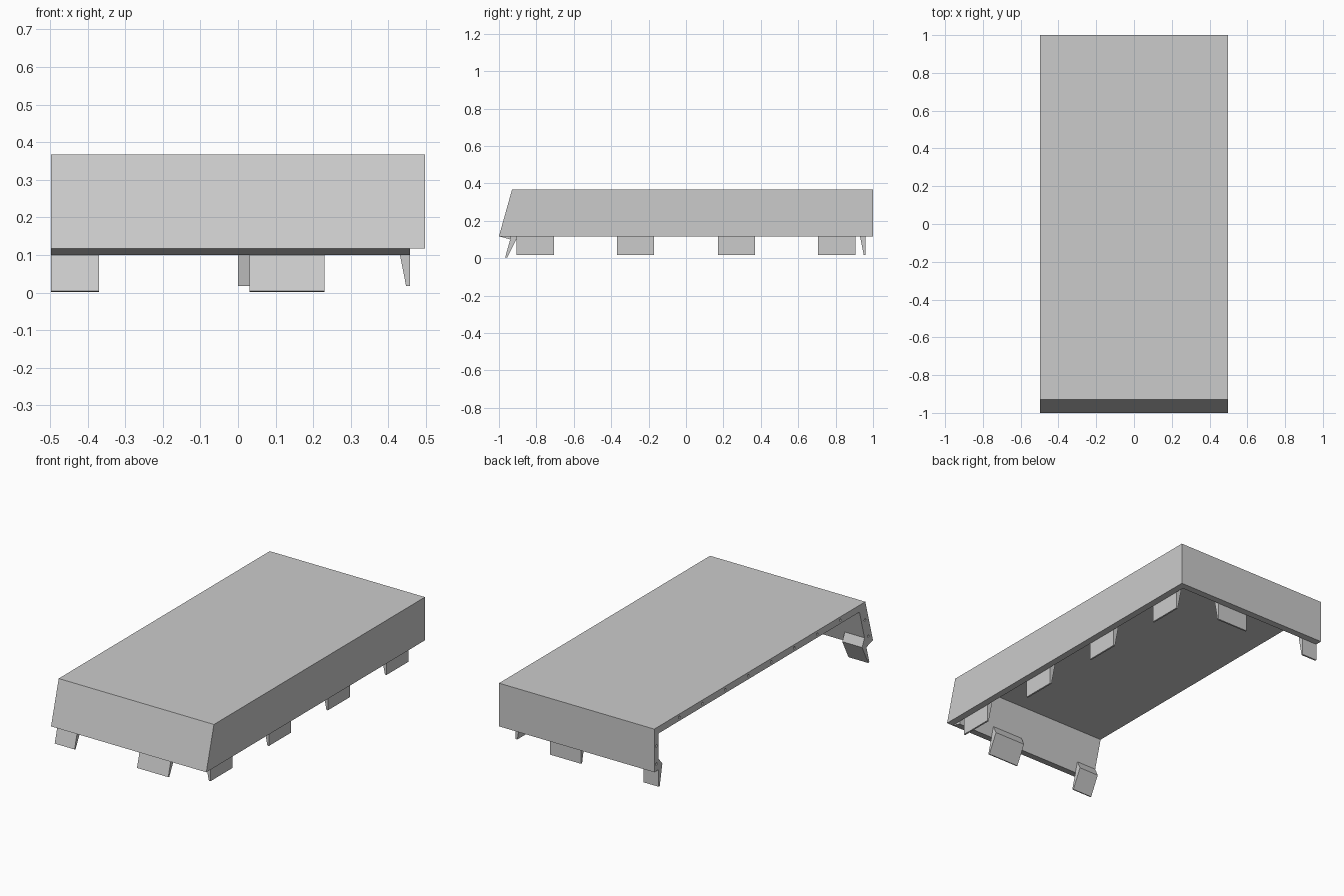
import bpy, bmesh, math
from mathutils import Matrix, Vector

if "Cube" in bpy.data.objects:
    bpy.data.objects.remove(bpy.data.objects["Cube"])

X, Y, RIM, TOP, T = 0.497, 1.0, 0.117, 0.367, 0.04
XI = X - T                       # inner face of right wall

grey = bpy.data.materials.new("plain grey")
grey.diffuse_color = (0.6, 0.6, 0.6, 1)
grey.use_nodes = True
grey.node_tree.nodes["Principled BSDF"].inputs["Base Color"].default_value = grey.diffuse_color


def prism(name, points, offset):
    """Closed polygon swept along an offset vector."""
    bm = bmesh.new()
    face = bm.faces.new([bm.verts.new(p) for p in points])
    ext = bmesh.ops.extrude_face_region(bm, geom=[face], use_keep_orig=True)
    verts = [g for g in ext["geom"] if isinstance(g, bmesh.types.BMVert)]
    bmesh.ops.translate(bm, verts=verts, vec=offset)
    bmesh.ops.recalc_face_normals(bm, faces=bm.faces)
    return finish(name, bm)


def finish(name, bm):
    mesh = bpy.data.meshes.new(name)
    bm.to_mesh(mesh)
    bm.free()
    mesh.materials.append(grey)
    ob = bpy.data.objects.new(name, mesh)
    bpy.context.collection.objects.link(ob)
    return ob


# Channel: back wall, top plate and sloped front wall, open on the left
front_in = (-0.94, 0.10)
slope = 0.07 / 0.25
ceil_y = front_in[0] + (TOP - T - front_in[1]) * slope
section = [(-Y, RIM), (-0.93, TOP), (Y, TOP), (Y, RIM), (Y - T, RIM),
           (Y - T, TOP - T), (ceil_y, TOP - T), front_in]
shell = prism("cover_shell", [(-X, y, z) for y, z in section], (X + XI, 0, 0))

# Right side wall
prism("right_wall", [(XI, y, z) for y, z in section[:4]], (T, 0, 0))

# Small pin holes along the open left edge
holes = [(0.77 - 0.21 * i, TOP - T / 2) for i in range(8)]
holes += [(Y - T / 2, z) for z in (0.262, 0.157)]
holes += [(-0.97 + (z - 0.11) * slope, z) for z in (0.262, 0.157)]
bm = bmesh.new()
for y, z in holes:
    bmesh.ops.create_cone(bm, cap_ends=True, segments=8, radius1=0.008, radius2=0.008, depth=0.08,
                          matrix=Matrix.Translation((-X, y, z)) @ Matrix.Rotation(math.pi / 2, 4, 'Y'))
cutter = finish("hole_cutter", bm)
cutter.hide_render = True
mod = shell.modifiers.new("holes", 'BOOLEAN')
mod.operation, mod.solver, mod.object = 'DIFFERENCE', 'EXACT', cutter
bpy.context.view_layer.objects.active = shell
bpy.ops.object.modifier_apply(modifier=mod.name)
bpy.data.objects.remove(cutter)

# Clip profile: (distance below rim, distance inward from wall)
CLIP = [(-0.063, 0), (-0.023, 0.034), (0.099, 0.01), (0.099, 0)]


def clip(name, origin, down, inward, sweep):
    o, d, n = Vector(origin), Vector(down).normalized(), Vector(inward).normalized()
    prism(name, [o + d * s + n * t for s, t in CLIP], sweep)


# Four clips on the right wall
for i, y in enumerate((-0.905, -0.37, 0.17, 0.705)):
    clip(f"right_clip_{i + 1}", (XI, y, RIM), (0, 0, -1), (-1, 0, 0), (0, 0.2, 0))

# Clips on the back wall and the tilted front wall
for i, (x0, x1) in enumerate(((-X, -0.4), (0.0, 0.2))):
    clip(f"back_clip_{i + 1}", (x0, Y - T, RIM), (0, 0, -1), (0, -1, 0), (x1 - x0, 0, 0))
for i, (x0, x1) in enumerate(((-X, -0.37), (0.03, 0.23))):
    clip(f"front_clip_{i + 1}", (x0, *front_in), (0, -slope, -1), (0, 1, -slope), (x1 - x0, 0, 0))
